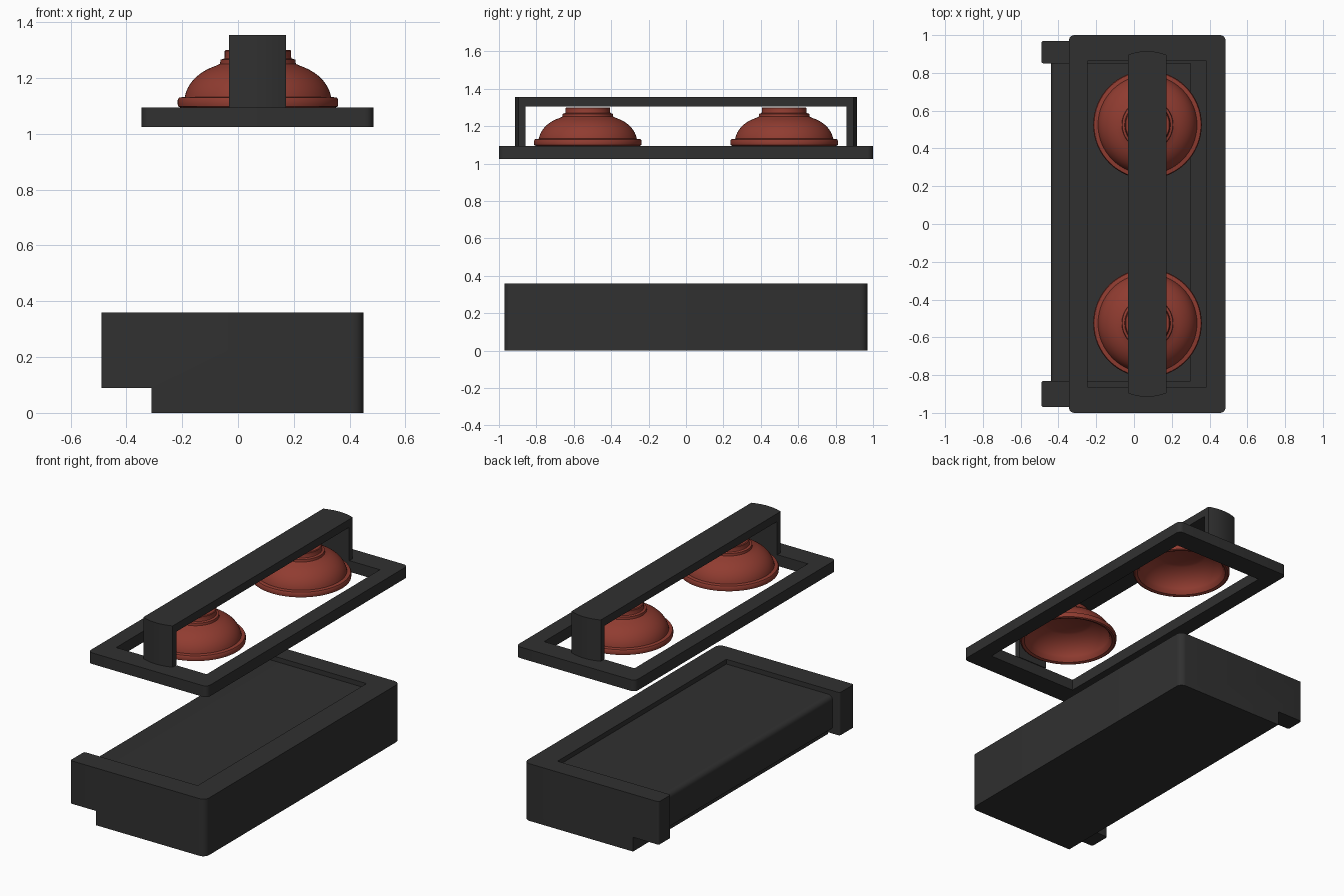
import bpy, bmesh, math
from mathutils import Vector

if "Cube" in bpy.data.objects:
    bpy.data.objects.remove(bpy.data.objects["Cube"])


def material(name, color):
    m = bpy.data.materials.new(name)
    m.diffuse_color = (*color, 1)
    m.use_nodes = True
    m.node_tree.nodes["Principled BSDF"].inputs["Base Color"].default_value = m.diffuse_color
    return m


DARK = material("dark_plastic", (0.03, 0.03, 0.03))
RED = material("red_rubber", (0.28, 0.045, 0.03))


def smooth(ob):
    bpy.ops.object.select_all(action='DESELECT')
    ob.select_set(True)
    bpy.context.view_layer.objects.active = ob
    bpy.ops.object.shade_smooth_by_angle(angle=math.radians(35))


def finish(bm, name, mat):
    bmesh.ops.recalc_face_normals(bm, faces=bm.faces)
    me = bpy.data.meshes.new(name)
    bm.to_mesh(me)
    bm.free()
    ob = bpy.data.objects.new(name, me)
    bpy.context.collection.objects.link(ob)
    me.materials.append(mat)
    smooth(ob)
    return ob


def rounded(points, steps=6):
    """Outline from (a, b, radius) right-angle corners."""
    out = []
    for i, (a, b, r) in enumerate(points):
        p = Vector((a, b))
        if r == 0:
            out.append(p)
            continue
        d1 = (Vector(points[i - 1][:2]) - p).normalized()
        d2 = (Vector(points[(i + 1) % len(points)][:2]) - p).normalized()
        c = p + r * (d1 + d2)
        for k in range(steps + 1):
            t = math.pi / 2 * k / steps
            out.append(c - r * (d2 * math.cos(t) + d1 * math.sin(t)))
    return out


def prism(name, outline, lo, hi, axis='z', mat=DARK):
    """Extrude an outline along z (outline is x, y) or y (outline is x, z)."""
    place = (lambda p, h: (p[0], p[1], h)) if axis == 'z' else (lambda p, h: (p[0], h, p[1]))
    bm = bmesh.new()
    a = [bm.verts.new(place(p, lo)) for p in outline]
    b = [bm.verts.new(place(p, hi)) for p in outline]
    bm.faces.new(a)
    bm.faces.new(b)
    n = len(a)
    for i in range(n):
        j = (i + 1) % n
        bm.faces.new((a[i], a[j], b[j], b[i]))
    return finish(bm, name, mat)


def rect(x0, x1, y0, y1, r=0):
    return rounded([(x0, y0, r), (x1, y0, r), (x1, y1, r), (x0, y1, r)])


def cut(ob, cutter):
    mod = ob.modifiers.new("cut", 'BOOLEAN')
    mod.operation = 'DIFFERENCE'
    mod.solver = 'EXACT'
    mod.object = cutter
    cutter.hide_render = True
    bpy.context.view_layer.objects.active = ob
    bpy.ops.object.modifier_apply(modifier=mod.name)
    bpy.data.objects.remove(cutter)
    smooth(ob)


def lathe(name, profile, cx, cy, mat, seg=64):
    """Spin a closed (r, z) profile that touches the axis at both caps."""
    bm = bmesh.new()
    rings = []
    for r, z in profile:
        if r == 0:
            rings.append([bm.verts.new((cx, cy, z))] * seg)
        else:
            rings.append([bm.verts.new((cx + r * math.cos(2 * math.pi * k / seg),
                                        cy + r * math.sin(2 * math.pi * k / seg), z))
                          for k in range(seg)])
    for p, q in zip(rings, rings[1:] + rings[:1]):
        for k in range(seg):
            j = (k + 1) % seg
            corners = list(dict.fromkeys((p[k], p[j], q[j], q[k])))
            if len(corners) > 2:
                bm.faces.new(corners)
    return finish(bm, name, mat)


# Housing: U-shaped rim with two ears, undercut on the left
housing = prism("housing", rounded([
    (-0.49, -0.97, 0.012), (0.45, -0.97, 0.04), (0.45, 0.97, 0.04), (-0.49, 0.97, 0.012),
    (-0.49, 0.85, 0.012), (0.30, 0.85, 0), (0.30, -0.83, 0), (-0.49, -0.83, 0.012)]), 0, 0.36)
cut(housing, prism("ear_cutter", rect(-0.7, -0.31, -1.2, 1.2), -0.1, 0.09))

# Sunken centre panel with rounded left lip
prism("centre_panel", rounded([
    (0.30, 0, 0), (0.30, 0.33, 0), (-0.44, 0.33, 0.03), (-0.44, 0.12, 0.01),
    (-0.31, 0.12, 0), (-0.31, 0, 0)]), -0.83, 0.85, 'y')

# Raised rectangular frame
frame = prism("frame", rect(-0.345, 0.485, -1, 1, 0.03), 1.025, 1.095)
cut(frame, prism("frame_cutter", rect(-0.245, 0.385, -0.862, 0.862), 0.9, 1.2))

# Bridge handle with gently bowed ends
X0, X1 = -0.033, 0.172
ends = []
for s in (-1, 1):
    for k in range(13):
        u = -1 + k / 6
        ends.append(((X0 + X1) / 2 - s * u * (X1 - X0) / 2, s * (0.915 - 0.02 * u * u)))
handle = prism("handle", ends, 1.095, 1.355)
cut(handle, prism("handle_cutter", rect(-0.3, 0.5, -0.857, 0.857), 1.0, 1.305))

# Hollow suction cups: flange, dome and stepped neck
dome = []
for k in range(13):
    t = math.radians(8 + 54 * k / 12)
    dome.append((0.264 * math.cos(t) ** 0.75, 1.112 + 0.15 * math.sin(t)))
outer = [(0.278, 1.095), (0.2865, 1.099), (0.2875, 1.106), (0.2875, 1.122), (0.283, 1.13),
         (0.268, 1.132)] + dome + [
         (0.136, 1.251), (0.134, 1.266), (0.121, 1.27), (0.119, 1.275), (0.119, 1.297),
         (0.115, 1.301), (0, 1.301)]
inner = [(0, 1.24)] + [(r - 0.014, z - 0.012) for r, z in reversed(dome)] + [(0.262, 1.1)]
for name, y in (("front_cup", -0.525), ("back_cup", 0.525)):
    lathe(name, outer + inner, 0.0715, y, RED)
